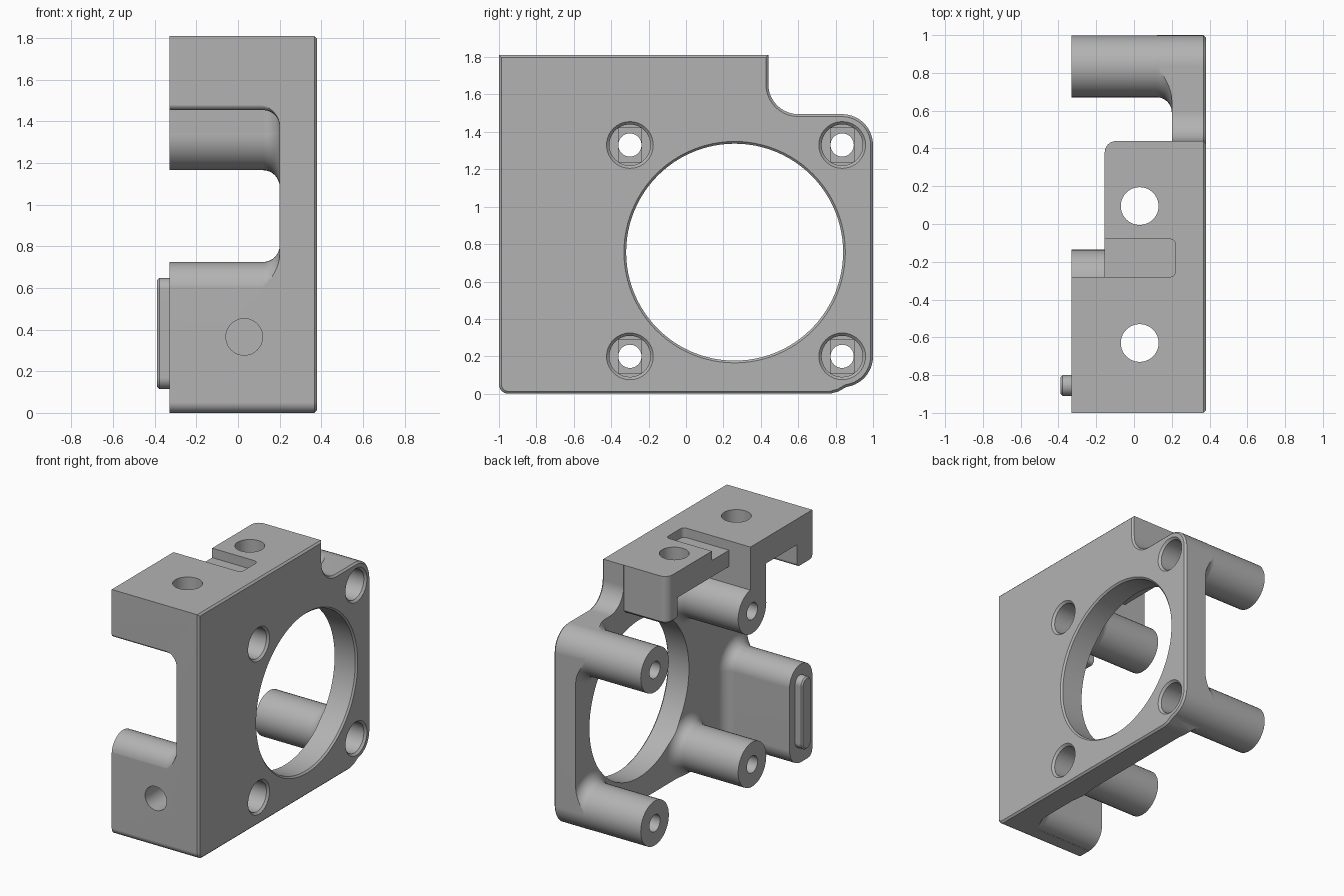
import bpy
import bmesh
from math import sin, cos, pi, radians

if "Cube" in bpy.data.objects:
    bpy.data.objects.remove(bpy.data.objects["Cube"], do_unlink=True)

grey = bpy.data.materials.new("machined grey")
grey.use_nodes = True
COLOUR = (0.45, 0.45, 0.45, 1)
grey.diffuse_color = COLOUR
grey.node_tree.nodes["Principled BSDF"].inputs["Base Color"].default_value = COLOUR

BACK, FACE, END = 0.2, 0.38, -0.33      # plate back, plate face, tips of the arms
FILLET = 0.08
TOP = 2.0                               # past the top, trimmed by the outline


def arc(cu, cv, r, start, stop, n=10):
    angles = [radians(start + (stop - start) * i / n) for i in range(n + 1)]
    return [(cu + r * cos(a), cv + r * sin(a)) for a in angles]


def loft(name, rings):
    """Closed solid through rings of equal length."""
    bm = bmesh.new()
    rows = [[bm.verts.new(p) for p in ring] for ring in rings]
    n = len(rows[0])
    for a, b in zip(rows, rows[1:]):
        for i in range(n):
            j = (i + 1) % n
            bm.faces.new((a[i], a[j], b[j], b[i]))
    bm.faces.new(rows[0])
    bm.faces.new(rows[-1])
    bmesh.ops.remove_doubles(bm, verts=bm.verts, dist=0.0001)
    bmesh.ops.recalc_face_normals(bm, faces=bm.faces)
    mesh = bpy.data.meshes.new(name)
    bm.to_mesh(mesh)
    bm.free()
    mesh.materials.append(grey)
    obj = bpy.data.objects.new(name, mesh)
    bpy.context.collection.objects.link(obj)
    return obj


def solid(name, axis, u, v, r, stations):
    """Rounded rectangle swept along an axis; stations are (position, outward offset)."""
    place = {"x": lambda t, a, b: (t, a, b),
             "y": lambda t, a, b: (a, t, b),
             "z": lambda t, a, b: (a, b, t)}[axis]
    corners = ((u[1] - r, v[1] - r, 0), (u[0] + r, v[1] - r, 90),
               (u[0] + r, v[0] + r, 180), (u[1] - r, v[0] + r, 270))
    rings = []
    for t, off in stations:
        pts = [p for cu, cv, a in corners for p in arc(cu, cv, r + off, a, a + 90)]
        rings.append([place(t, a, b) for a, b in pts])
    return loft(name, rings)


def drill(name, axis, cu, cv, stations):
    """Round cutter; stations are (position, radius)."""
    r = stations[0][1]
    return solid(name, axis, (cu - r, cu + r), (cv - r, cv + r), r,
                 [(t, s - r) for t, s in stations])


def boss(name, y, z, r):
    """Arm along x that flares into the back of the plate."""
    steps = [i * pi / 16 for i in range(9)]
    flare = [(BACK - FILLET + FILLET * sin(a), FILLET - FILLET * cos(a)) for a in steps]
    return solid(name, "x", y, z, r, [(END, 0)] + flare + [(0.3, FILLET)])


def combine(target, tool, operation):
    mod = target.modifiers.new("combine", "BOOLEAN")
    mod.operation = operation
    mod.solver = "EXACT"
    mod.object = tool
    bpy.context.view_layer.objects.active = target
    bpy.ops.object.modifier_apply(modifier=mod.name)
    bpy.data.objects.remove(tool, do_unlink=True)


# Oversized plate, trimmed later by the outline
bracket = solid("motor_bracket", "x", (-1.2, 1.2), (-0.2, 2.1), 0.02, [(BACK, 0), (0.5, 0)])

posts = [(y, z) for y in (-0.3, 0.835) for z in (0.2, 1.33)]
R = 0.164
parts = [boss("post", (y - R, y + R), (z - R, z + R), R) for y, z in posts]

# Lower arm with a rounded top, square at its outer bottom edge
parts += [
    boss("lower_arm", (-1.001, -0.735), (0.001, 0.725), 0.132),
    solid("lower_arm_foot", "x", (-1.01, -0.87), (-0.01, 0.2), 0.004, [(END, 0), (0.3, 0)]),
    # Upper shelf, front lip and web down to the post
    boss("upper_shelf", (-1.01, -0.28), (1.62, TOP), 0.005),
    boss("front_lip", (-1.001, -0.82), (1.455, TOP), 0.03),
    boss("post_web", (-0.463, -0.28), (1.34, TOP), 0.01),
    # Shorter shelf and its rear lip
    solid("rear_shelf", "z", (-0.155, 0.4), (-0.4, 0.439), 0.06, [(1.62, 0), (TOP, 0)]),
    solid("rear_lip", "z", (-0.155, 0.4), (0.28, 0.439), 0.06,
          [(1.455, -0.02), (1.475, 0), (TOP, 0)]),
]
for part in parts:
    combine(bracket, part, "UNION")

# Side outline with a chamfered face edge
outline = arc(-0.95, 0.05, 0.05, 180, 270)
outline += [(0.77, 0), (0.815, 0.012), (0.855, 0.035)]
outline += arc(0.835, 0.2, 0.165, -72, 0) + arc(0.835, 1.33, 0.165, 0, 90)
outline += arc(0.6, 1.655, 0.16, 270, 180) + [(0.44, 1.81), (-1, 1.81)]
trim = loft("outline", [[(x, y, z) for y, z in outline] for x in (END - 0.2, FACE)])
bm = bmesh.new()
bm.from_mesh(trim.data)
rim = [e for e in bm.edges if all(abs(v.co.x - FACE) < 0.001 for v in e.verts)]
bmesh.ops.bevel(bm, geom=rim, offset=0.013, segments=1, affect="EDGES")
bm.to_mesh(trim.data)
bm.free()
combine(bracket, trim, "INTERSECT")

# Large opening, chamfered at the face: a fine circle
rings = []
for x, r in ((-0.2, 0.58), (FACE - 0.012, 0.58), (FACE + 0.008, 0.6)):
    rings.append([(x, y, z) for y, z in arc(0.26, 0.757, r, 0, 360, 96)[:-1]])
cutters = [loft("opening", rings)]

# Screw holes with deep counterbores and a bridging slot
for y, z in posts:
    cutters += [
        drill("counterbore", "x", y, z, [(0.05, 0.11), (FACE - 0.015, 0.11), (FACE + 0.005, 0.13)]),
        solid("slot", "x", (y - 0.062, y + 0.062), (z - 0.09, z + 0.09), 0.002,
              [(0.03, 0), (0.1, 0)]),
        drill("screw_hole", "x", y, z, [(END - 0.1, 0.062), (0.2, 0.062)]),
    ]

# Shelf holes, shelf groove and the blind hole in the lower arm
cutters += [drill("shelf_hole", "z", 0.03, y, [(1.4, 0.1), (TOP, 0.1)]) for y in (-0.63, 0.095)]
cutters += [
    solid("groove", "z", (-0.5, 0.22), (-0.28, -0.08), 0.03, [(1.74, 0), (TOP, 0)]),
    drill("blind_hole", "y", 0.03, 0.365, [(-1.1, 0.088), (-0.8, 0.088)]),
]
for cutter in cutters:
    combine(bracket, cutter, "DIFFERENCE")

# Raised key on the tip of the lower arm
key = solid("locating_key", "x", (-0.91, -0.8), (0.115, 0.648), 0.054,
            [(-0.388, -0.01), (-0.378, 0), (END + 0.02, 0)])

for obj in (bracket, key):
    bpy.ops.object.select_all(action="DESELECT")
    obj.select_set(True)
    bpy.context.view_layer.objects.active = obj
    bpy.ops.object.shade_smooth_by_angle(angle=radians(30))
    weighted = obj.modifiers.new("even shading", "WEIGHTED_NORMAL")
    weighted.keep_sharp = True
